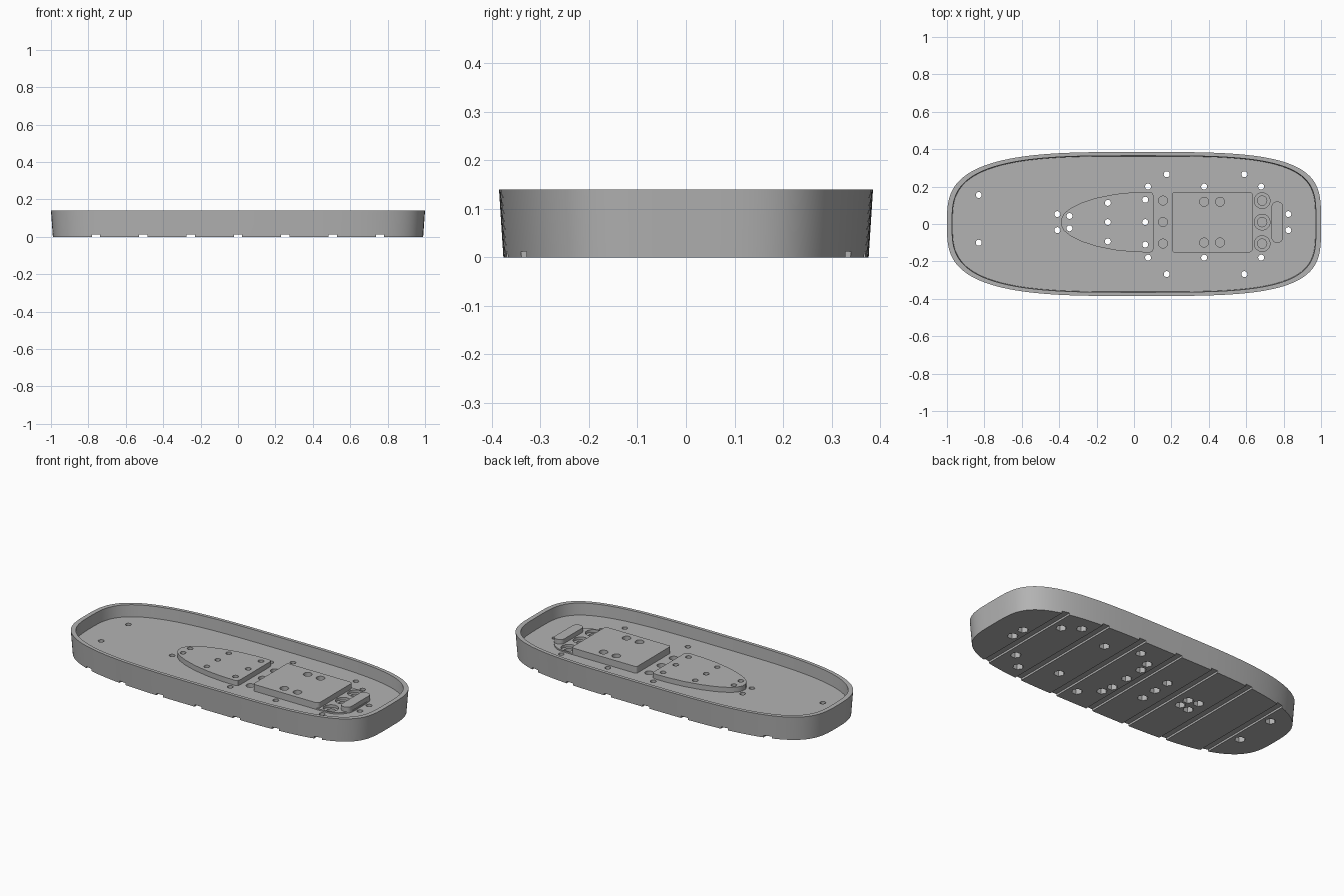
import bpy, bmesh, math

if "Cube" in bpy.data.objects:
    bpy.data.objects.remove(bpy.data.objects["Cube"], do_unlink=True)

grey = bpy.data.materials.new("plain grey")
grey.use_nodes = True
grey.diffuse_color = (0.45, 0.45, 0.45, 1)
grey.node_tree.nodes["Principled BSDF"].inputs["Base Color"].default_value = (0.45, 0.45, 0.45, 1)

HEIGHT, FLOOR, MID = 0.14, 0.07, 0.01   # MID is the centre line of the fittings


def add_object(name, bm):
    bmesh.ops.recalc_face_normals(bm, faces=bm.faces)
    mesh = bpy.data.meshes.new(name)
    bm.to_mesh(mesh)
    bm.free()
    obj = bpy.data.objects.new(name, mesh)
    mesh.materials.append(grey)
    bpy.context.collection.objects.link(obj)
    return obj


def loft(bm, rings):
    """Skin a list of equal closed rings and cap both ends."""
    loops = [[bm.verts.new(p) for p in ring] for ring in rings]
    n = len(loops[0])
    for a, b in zip(loops, loops[1:]):
        for i in range(n):
            j = (i + 1) % n
            bm.faces.new((a[i], a[j], b[j], b[i]))
    bm.faces.new(loops[0][::-1])
    bm.faces.new(loops[-1])


def prism(bm, outline, z0, z1):
    loft(bm, [[(x, y, z) for x, y in outline] for z in (z0, z1)])


def circle(x, y, r, n=24):
    return [(x + r * math.cos(2 * math.pi * i / n), y + r * math.sin(2 * math.pi * i / n))
            for i in range(n)]


def rounded(x0, x1, half, r_left, r_right):
    """Rectangle about MID with its own corner radius at each end."""
    pts = []
    corners = ((x1 - r_right, 1, r_right, 0), (x0 + r_left, 1, r_left, 90),
               (x0 + r_left, -1, r_left, 180), (x1 - r_right, -1, r_right, 270))
    for cx, side, r, start in corners:
        for k in range(9):
            a = math.radians(start + k * 90 / 8)
            pts.append((cx + r * math.cos(a), MID + side * (half - r) + r * math.sin(a)))
    return pts


def oval(a, b, z, n=160):
    """Superellipse, fuller at the +x end."""
    ring = []
    for i in range(n):
        t = 2 * math.pi * i / n
        c, s = math.cos(t), math.sin(t)
        p = 3.8 if c > 0 else 3.2
        ring.append((a * math.copysign(abs(c) ** (2 / p), c),
                     b * math.copysign(abs(s) ** (2 / p), s), z))
    return ring


# Tray with a raised rim
bm = bmesh.new()
loft(bm, [oval(0.99, 0.376, 0), oval(1, 0.385, HEIGHT),
          oval(0.973, 0.365, HEIGHT), oval(0.97, 0.362, FLOOR)])
tray = add_object("tray", bm)


def plate(name, outline, top):
    bm = bmesh.new()
    prism(bm, outline, FLOOR - 0.005, top)
    return add_object(name, bm)


# Raised plates on the tray floor
half_nose = [(0.105, 0.14), (0.1, 0.155), (0.085, 0.162), (0, 0.16), (-0.1, 0.15),
             (-0.2, 0.13), (-0.28, 0.104), (-0.34, 0.074), (-0.375, 0.045), (-0.39, 0.015)]
nose = [(x, MID + y) for x, y in half_nose] + [(x, MID - y) for x, y in half_nose[::-1]]
nose_plate = plate("nose_plate", nose, 0.1)
main_plate = plate("main_plate", rounded(0.205, 0.635, 0.162, 0.012, 0.02), 0.11)
tail_plate = plate("tail_plate", rounded(0.6, 0.8, 0.162, 0.01, 0.11), 0.078)
end_pad = plate("end_pad", rounded(0.735, 0.797, 0.11, 0.029, 0.029), 0.105)

# Bolt positions
bolts = [(-0.83, 0.155), (-0.83, -0.1)]
for x, d in ((-0.41, 0.043), (-0.345, 0.033), (-0.14, 0.103), (0.06, 0.12), (0.075, 0.19),
             (0.375, 0.19), (0.68, 0.19), (0.825, 0.043)):
    bolts += [(x, MID + d), (x, MID - d)]
for x in (0.175, 0.59):
    bolts += [(x, 0.266), (x, -0.268)]
bolts += [(-0.14, MID), (0.06, MID)]
trio = [MID + d for d in (-0.115, 0, 0.115)]

# Cutters: bolt shafts, underside pockets with grooves, blind sockets, ring recesses
shafts, under, sockets, rings = (bmesh.new() for _ in range(4))
for x, y in bolts:
    prism(shafts, circle(x, y, 0.016), -0.1, 0.3)
    prism(under, circle(x, y, 0.03, 6), -0.1, 0.035)
for i in range(-3, 4):
    x = i * 0.253
    prism(under, [(x - 0.022, -1), (x + 0.022, -1), (x + 0.022, 1), (x - 0.022, 1)], -0.1, 0.012)
for y in trio:
    prism(sockets, circle(0.155, y, 0.024), 0.045, 0.3)
    prism(sockets, circle(0.685, y, 0.025), 0.045, 0.3)
    prism(rings, circle(0.685, y, 0.042), 0.062, 0.3)
for x in (0.375, 0.46):
    for d in (-0.109, 0.109):
        prism(sockets, circle(x, MID + d, 0.024), 0.08, 0.3)
cutters = [add_object(n, b) for n, b in (("shaft_cutter", shafts), ("underside_cutter", under),
                                         ("socket_cutter", sockets), ("ring_cutter", rings))]
for cutter in cutters:
    cutter.hide_render = True

# Cut the holes, then bake the result and shade
uses = {tray: (0, 1, 2, 3), nose_plate: (0,), main_plate: (2,), tail_plate: (2, 3)}
for obj, wanted in uses.items():
    for i in wanted:
        mod = obj.modifiers.new("holes", 'BOOLEAN')
        mod.operation, mod.solver, mod.object = 'DIFFERENCE', 'EXACT', cutters[i]
bpy.context.view_layer.update()
graph = bpy.context.evaluated_depsgraph_get()
for obj in uses:
    baked = bpy.data.meshes.new_from_object(obj.evaluated_get(graph))
    obj.modifiers.clear()
    obj.data = baked
for cutter in cutters:
    bpy.data.objects.remove(cutter, do_unlink=True)

bpy.ops.object.select_all(action='DESELECT')
for obj in (tray, nose_plate, main_plate, tail_plate, end_pad):
    obj.select_set(True)
    bpy.context.view_layer.objects.active = obj
bpy.ops.object.shade_smooth_by_angle(angle=math.radians(30))
